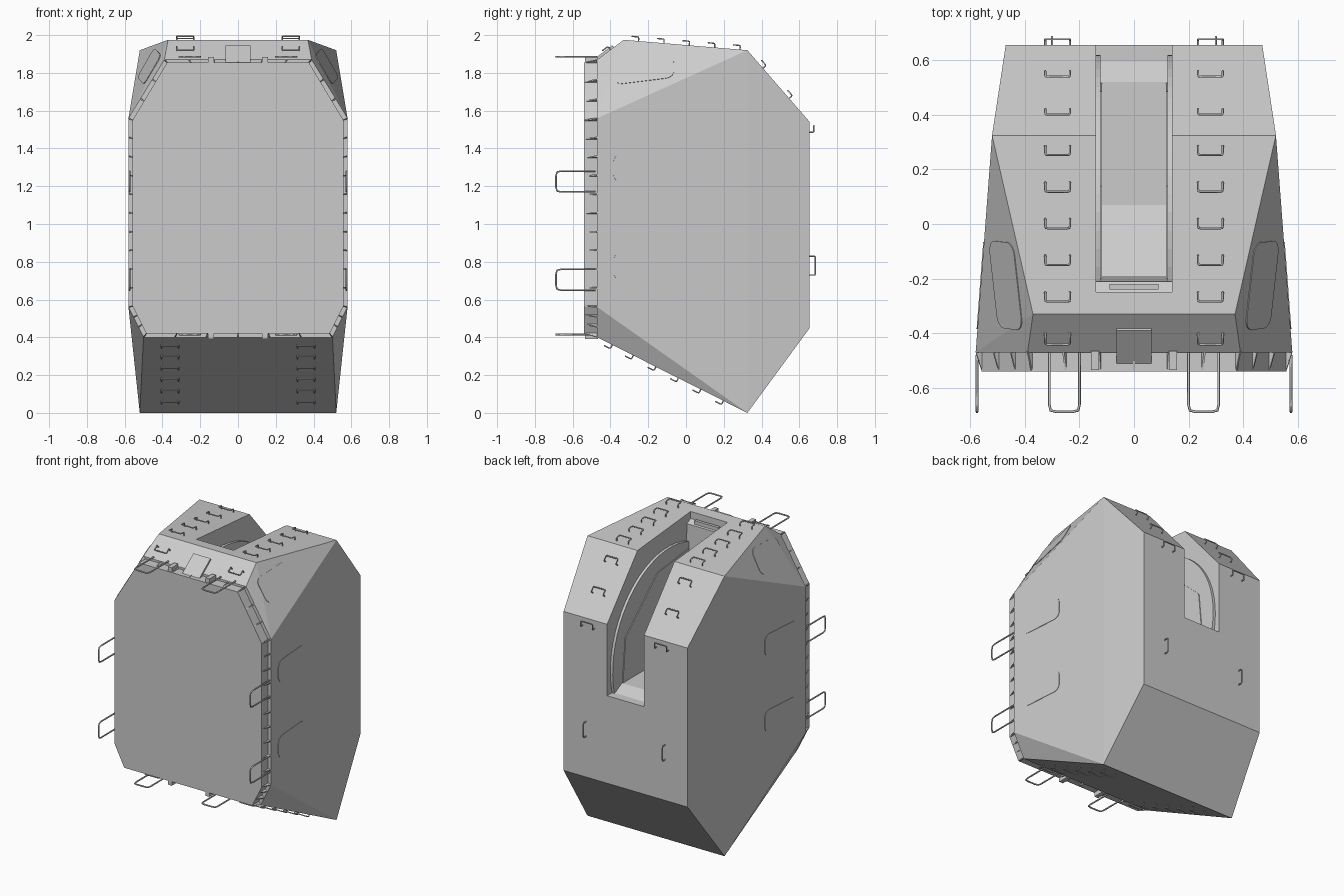
import bpy, bmesh, math
from mathutils import Vector, Matrix

if "Cube" in bpy.data.objects:
    bpy.data.objects.remove(bpy.data.objects["Cube"])

GREY = (0.6, 0.6, 0.6, 1)
grey = bpy.data.materials.new("plain_grey")
grey.use_nodes = True
grey.diffuse_color = GREY
grey.node_tree.nodes["Principled BSDF"].inputs["Base Color"].default_value = GREY


def add_object(name, data):
    obj = bpy.data.objects.new(name, data)
    bpy.context.collection.objects.link(obj)
    if not data.materials:
        data.materials.append(grey)
    return obj


def from_bmesh(name, bm):
    bmesh.ops.recalc_face_normals(bm, faces=bm.faces)
    mesh = bpy.data.meshes.new(name)
    bm.to_mesh(mesh)
    bm.free()
    return add_object(name, mesh)


def bake(obj):
    """Replace an object by its evaluated mesh."""
    dg = bpy.context.evaluated_depsgraph_get()
    mesh = bpy.data.meshes.new_from_object(obj.evaluated_get(dg))
    name = obj.name
    bpy.data.objects.remove(obj)
    return add_object(name, mesh)


def add_prism(bm, points, offset):
    """Extrude a planar outline by an offset."""
    face = bm.faces.new([bm.verts.new(p) for p in points])
    grown = bmesh.ops.extrude_face_region(bm, geom=[face], use_keep_orig=True)
    moved = [v for v in grown["geom"] if isinstance(v, bmesh.types.BMVert)]
    bmesh.ops.translate(bm, verts=moved, vec=offset)


def side_prism(name, profile, x0, x1):
    bm = bmesh.new()
    add_prism(bm, [(x0, y, z) for y, z in profile], (x1 - x0, 0, 0))
    return from_bmesh(name, bm)


def wires(name, paths, radius=0.004):
    """Bent rods sharing one object."""
    curve = bpy.data.curves.new(name, "CURVE")
    curve.dimensions = "3D"
    curve.bevel_depth = radius
    curve.bevel_resolution = 1
    curve.use_fill_caps = True
    for path in paths:
        spline = curve.splines.new("POLY")
        spline.points.add(len(path) - 1)
        for point, co in zip(spline.points, path):
            point.co = (*co, 1)
    return bake(add_object(name, curve))


def soften(path, r):
    """Round the inner corners of a path."""
    path = [Vector(p) for p in path]
    out = [path[0]]
    for a, b, c in zip(path, path[1:], path[2:]):
        p, q = b + (a - b).normalized() * r, b + (c - b).normalized() * r
        out += [p, b * 0.6 + (p + q) * 0.2, q]
    return out + [path[-1]]


def plate(name, centre, normal, along, width, height, corner, thick):
    """Thin rounded plate lying on a sloped surface."""
    n = Vector(normal).normalized()
    u = (Vector(along) - n * n.dot(Vector(along))).normalized()
    v = n.cross(u)
    base = Vector(centre) - n * 0.01
    pts = []
    for k, (sx, sy) in enumerate([(1, 1), (-1, 1), (-1, -1), (1, -1)]):
        for step in range(5):
            a = (k + step / 4) * math.pi / 2
            pts.append(base + u * (sx * (width / 2 - corner) + corner * math.cos(a))
                       + v * (sy * (height / 2 - corner) + corner * math.sin(a)))
    bm = bmesh.new()
    add_prism(bm, pts, n * (thick + 0.01))
    return from_bmesh(name, bm)


# Armoured body: faceted hull with a deep slot through the top and back
FRONT, REAR, MID = -0.47, 0.655, 0.325
half = [(0.39, FRONT, 1.87), (0.58, FRONT, 1.56), (0.58, FRONT, 0.56), (0.5, FRONT, 0.4),
        (0.37, -0.33, 1.975), (0.52, MID, 1.92), (0.47, REAR, 1.54),
        (0.47, REAR, 0.45), (0.52, MID, 0)]
bm = bmesh.new()
for x, y, z in half:
    bm.verts.new((x, y, z))
    bm.verts.new((-x, y, z))
bmesh.ops.convex_hull(bm, input=bm.verts)
bmesh.ops.dissolve_limit(bm, angle_limit=math.radians(1.5), verts=bm.verts, edges=bm.edges)
body = from_bmesh("body", bm)

cutter = side_prism("slot_cutter", [(0.8, 1.05), (0.595, 1.05), (0.52, 1.09), (0.07, 1.09),
                                    (-0.19, 1.23), (-0.21, 1.9), (-0.25, 1.92),
                                    (-0.25, 2.2), (0.8, 2.2)], -0.14, 0.14)
cutter.hide_render = True
cut = body.modifiers.new("slot", "BOOLEAN")
cut.operation = "DIFFERENCE"
cut.solver = "EXACT"
cut.object = cutter
body = bake(body)
bpy.data.objects.remove(cutter)

# Curved cheeks and inner liners inside the slot
arc = [(0.62 * math.cos(a), 1.2 + 0.62 * math.sin(a))
       for a in (math.radians(-14 + i * 125 / 20) for i in range(21))]
cheek = arc + [(-0.24, 1.05)]
liner = [(0.52, 1.05), (0.485, 1.39), (0.14, 1.7), (-0.2, 1.74), (-0.2, 1.05)]
for side, s in (("left", 1), ("right", -1)):
    side_prism(side + "_slot_cheek", cheek, s * 0.122, s * 0.145)
    side_prism(side + "_slot_liner", liner, s * 0.117, s * 0.125)
plate("slot_end_plate", (0, -0.23, 1.91), (0, 0, 1), (1, 0, 0), 0.18, 0.02, 0.002, 0.02)

# Front plate, narrower than the body, with gussets behind its rim
outer = [(0.39, 1.87), (0.58, 1.56), (0.58, 0.56), (0.5, 0.4)]
inner = [(0.375, 1.855), (0.558, 1.55), (0.558, 0.565), (0.485, 0.42)]


def ring(points):
    return points + [(-x, z) for x, z in reversed(points)]


bm = bmesh.new()
add_prism(bm, [(x, -0.54, z) for x, z in ring(inner)], (0, 0.08, 0))
from_bmesh("front_plate", bm)

counts = [3, 10, 3, 6, 3, 10, 3, 6]
bm = bmesh.new()
o, i = ring(outer), ring(inner)
for k, n in enumerate(counts):
    o0, o1, i0, i1 = (Vector((p[0], 0, p[1])) for p in
                      (o[k], o[(k + 1) % 8], i[k], i[(k + 1) % 8]))
    along = (o1 - o0).normalized() * 0.007
    for j in range(n + 1):
        q, p = o0.lerp(o1, j / n), i0.lerp(i1, j / n)
        back, tip = Vector((0, -0.465, 0)), Vector((0, -0.535, 0))
        add_prism(bm, [p + tip - along / 2, p + back - along / 2, q + back - along / 2], along)
from_bmesh("front_gussets", bm)

# Latch blocks on the top and bottom rim, and the sloped cover plate
for s in (1, -1):
    for level, z in (("upper", 1.865), ("lower", 0.41)):
        bm = bmesh.new()
        bmesh.ops.create_cube(bm, size=1, matrix=Matrix.Translation((s * 0.143, -0.5, z))
                              @ Matrix.Diagonal((0.03, 0.07, 0.04, 1)))
        from_bmesh(level + "_latch", bm)
plate("front_cover_plate", (0, -0.447, 1.892), (0, -0.6, 0.8), (1, 0, 0), 0.13, 0.155, 0.003, 0.009)

# Rounded hatches on the flanks and upper corners
for s in (1, -1):
    flank = (s, 0.0755, 0)
    for z in (0.775, 1.295):
        plate("flank_hatch", (s * 0.5615, -0.225, z), flank, (0, 1, 0), 0.32, 0.15, 0.045, 0.003)
    a, b, c = (Vector((s * x, y, z)) for x, y, z in (half[1], half[5], half[4]))
    n = (b - a).cross(c - a) * s
    n = n if n.z > 0 else -n
    spot = Vector((s * 0.47, -0.225, 1.835))
    spot -= n.normalized() * (spot - a).dot(n.normalized())
    plate("corner_hatch", spot, n, (0, 1, 0.06), 0.325, 0.18, 0.045, 0.003)


# Climbing rungs: feet on the surface, bar leaning uphill
def rung(x, y, z, normal, lean):
    foot, n, d = Vector((x, y, z)), Vector(normal).normalized(), Vector(lean).normalized()
    w = Vector((0.045, 0, 0))
    top = foot + n * 0.022
    bar = top + d * 0.035
    return soften([foot - w, top - w, bar - w, bar + w, top + w, foot + w], 0.008)


def rungs_on(x, a, b, fractions, flip=1):
    """Rungs spread along a profile line from a to b in the y-z plane."""
    d = Vector((0, b[0] - a[0], b[1] - a[1]))
    n = Vector((0, d.z, -d.y)) * flip
    return [rung(s * x, a[0] + d.y * f, a[1] + d.z * f, n, d) for f in fractions for s in (1, -1)]


top = rungs_on(0.28, (REAR, 0.45), (REAR, 1.54), [0.95])
top += rungs_on(0.28, (REAR, 1.54), (MID, 1.92), [0.33, 0.75])
top += rungs_on(0.28, (MID, 1.92), (-0.33, 1.975), [0.06, 0.265, 0.47, 0.675, 0.88])
top += rungs_on(0.28, (-0.33, 1.975), (FRONT, 1.87), [0.5])
wires("top_rungs", top)
wires("bottom_rungs", rungs_on(0.36, (MID, 0), (FRONT, 0.4),
                               [0.16, 0.31, 0.46, 0.61, 0.76, 0.9], -1))

# Upright grips on the back face
wires("back_grips", [soften([(s * 0.3, REAR, 0.73), (s * 0.3, REAR + 0.03, 0.73),
                             (s * 0.3, REAR + 0.03, 0.83), (s * 0.3, REAR, 0.83)], 0.008)
                     for s in (1, -1)])

# Large loops projecting forward around the front plate
loops = []
for s in (1, -1):
    for z in (1.885, 0.415):
        loops.append(soften([(s * 0.2, -0.47, z), (s * 0.2, -0.688, z),
                             (s * 0.31, -0.688, z), (s * 0.31, -0.47, z)], 0.025))
    for z in (0.65, 1.17):
        loops.append(soften([(s * 0.575, -0.48, z), (s * 0.575, -0.688, z),
                             (s * 0.575, -0.688, z + 0.11), (s * 0.575, -0.48, z + 0.11)], 0.025))
wires("front_loops", loops, 0.005)
